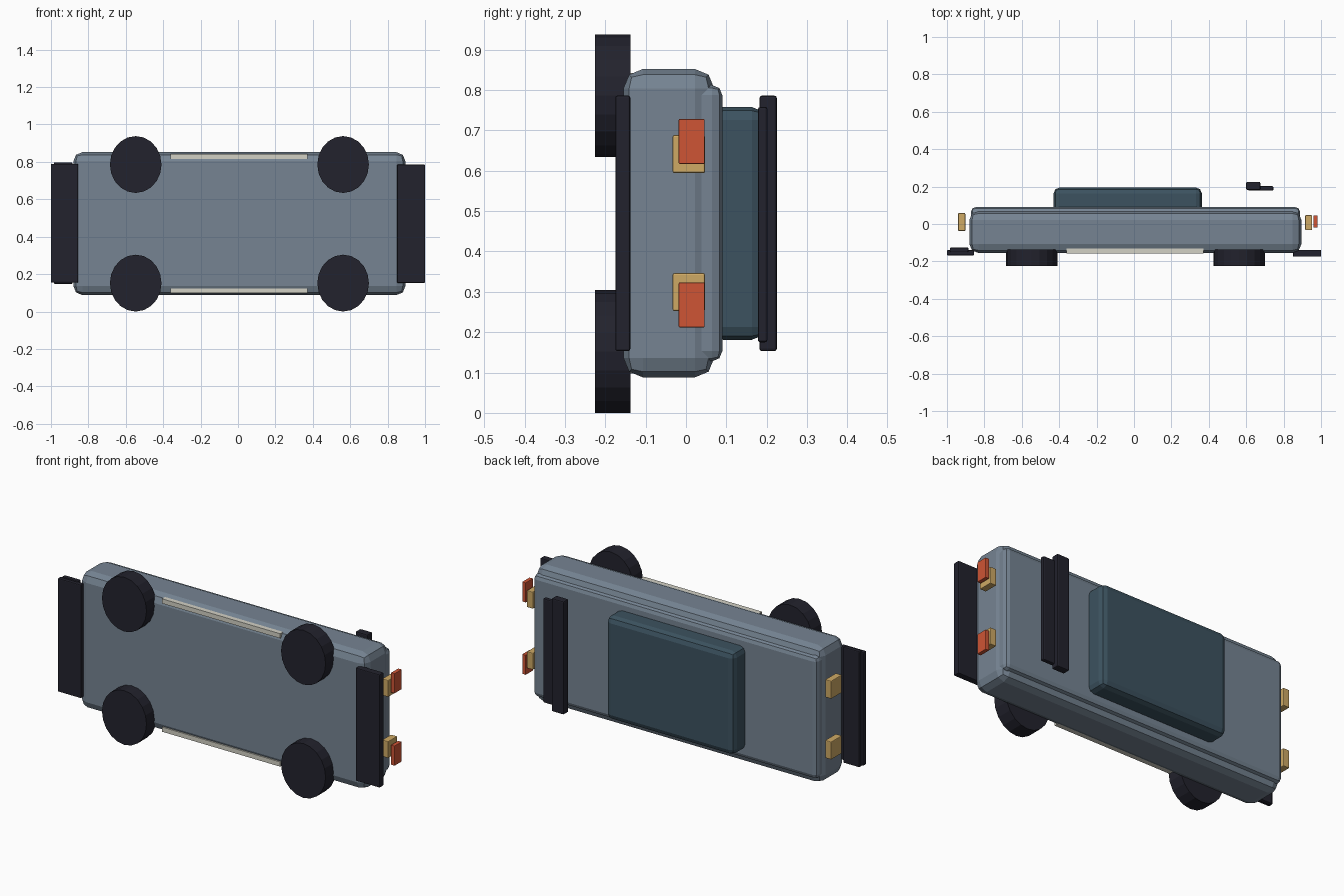
import bpy
import math
from mathutils import Vector

if "Cube" in bpy.data.objects:
    bpy.data.objects.remove(bpy.data.objects["Cube"])


def material(name, rgb):
    m = bpy.data.materials.new(name)
    m.diffuse_color = (*rgb, 1)
    m.use_nodes = True
    m.node_tree.nodes["Principled BSDF"].inputs["Base Color"].default_value = m.diffuse_color
    return m


SLATE = material("slate paint", (0.18, 0.23, 0.29))
GLASS = material("teal glass", (0.045, 0.085, 0.115))
BLACK = material("black rubber", (0.016, 0.016, 0.026))
AMBER = material("amber lamp", (0.62, 0.40, 0.13))
RED = material("red lamp", (0.62, 0.09, 0.035))
CREAM = material("cream trim", (0.65, 0.64, 0.56))


def box(name, xs, ys, zs, mat, bevel=0.0, segments=2):
    """Box given by its extents, with optionally rounded edges."""
    bpy.ops.mesh.primitive_cube_add(size=1)
    ob = bpy.context.object
    ob.name = name
    size = Vector((xs[1] - xs[0], ys[1] - ys[0], zs[1] - zs[0]))
    mid = Vector((xs[1] + xs[0], ys[1] + ys[0], zs[1] + zs[0])) / 2
    for v in ob.data.vertices:
        v.co = v.co * size
    ob.location = mid
    ob.data.materials.append(mat)
    if bevel:
        mod = ob.modifiers.new("rounded edges", "BEVEL")
        mod.width = bevel
        mod.segments = segments
    return ob


MID_Z = 0.47  # the car lies on its side, mirrored about this height


def pair(name, xs, ys, zs, mat, bevel=0.0):
    """Same box on the upper and lower side of the car."""
    box(name + "_upper", xs, ys, zs, mat, bevel)
    box(name + "_lower", xs, ys, (2 * MID_Z - zs[1], 2 * MID_Z - zs[0]), mat, bevel)


# Body shell and raised deck
box("body", (-0.88, 0.895), (-0.155, 0.07), (0.088, 0.852), SLATE, 0.048)
box("deck", (-0.872, 0.888), (0.0, 0.09), (0.128, 0.812), SLATE, 0.025)

# Cabin
box("cabin", (-0.43, 0.363), (0.06, 0.195), (0.181, 0.758), GLASS, 0.032)

# Rear wing
box("wing_lip", (0.60, 0.675), (0.182, 0.225), (0.153, 0.786), BLACK, 0.006)
box("wing_plate", (0.61, 0.745), (0.178, 0.202), (0.175, 0.758), BLACK, 0.006)

# Bumper plates
box("front_splitter", (-1.0, -0.855), (-0.168, -0.14), (0.155, 0.79), BLACK, 0.005)
box("front_splitter_rib", (-0.985, -0.885), (-0.15, -0.126), (0.148, 0.797), BLACK, 0.005)
box("rear_diffuser", (0.85, 1.0), (-0.175, -0.138), (0.153, 0.786), BLACK, 0.005)

# Side trim
pair("side_trim", (-0.36, 0.372), (-0.158, -0.13), (0.816, 0.842), CREAM)

# Lamps
pair("headlamp", (-0.94, -0.902), (-0.037, 0.058), (0.59, 0.69), AMBER, 0.004)
pair("rear_marker", (0.915, 0.953), (-0.033, 0.047), (0.594, 0.688), AMBER, 0.004)
pair("tail_lamp", (0.96, 0.982), (-0.018, 0.046), (0.617, 0.728), RED, 0.002)

# Wheels, slightly oval
for x, side in ((-0.547, "front"), (0.562, "rear")):
    for z, level in ((0.786, "upper"), (0.152, "lower")):
        bpy.ops.mesh.primitive_cylinder_add(
            vertices=20, radius=1, depth=1,
            location=(x, -0.181, z), rotation=(math.pi / 2, 0, 0))
        wheel = bpy.context.object
        wheel.name = f"wheel_{side}_{level}"
        wheel.scale = (0.138, 0.152, 0.088)
        wheel.data.materials.append(BLACK)
